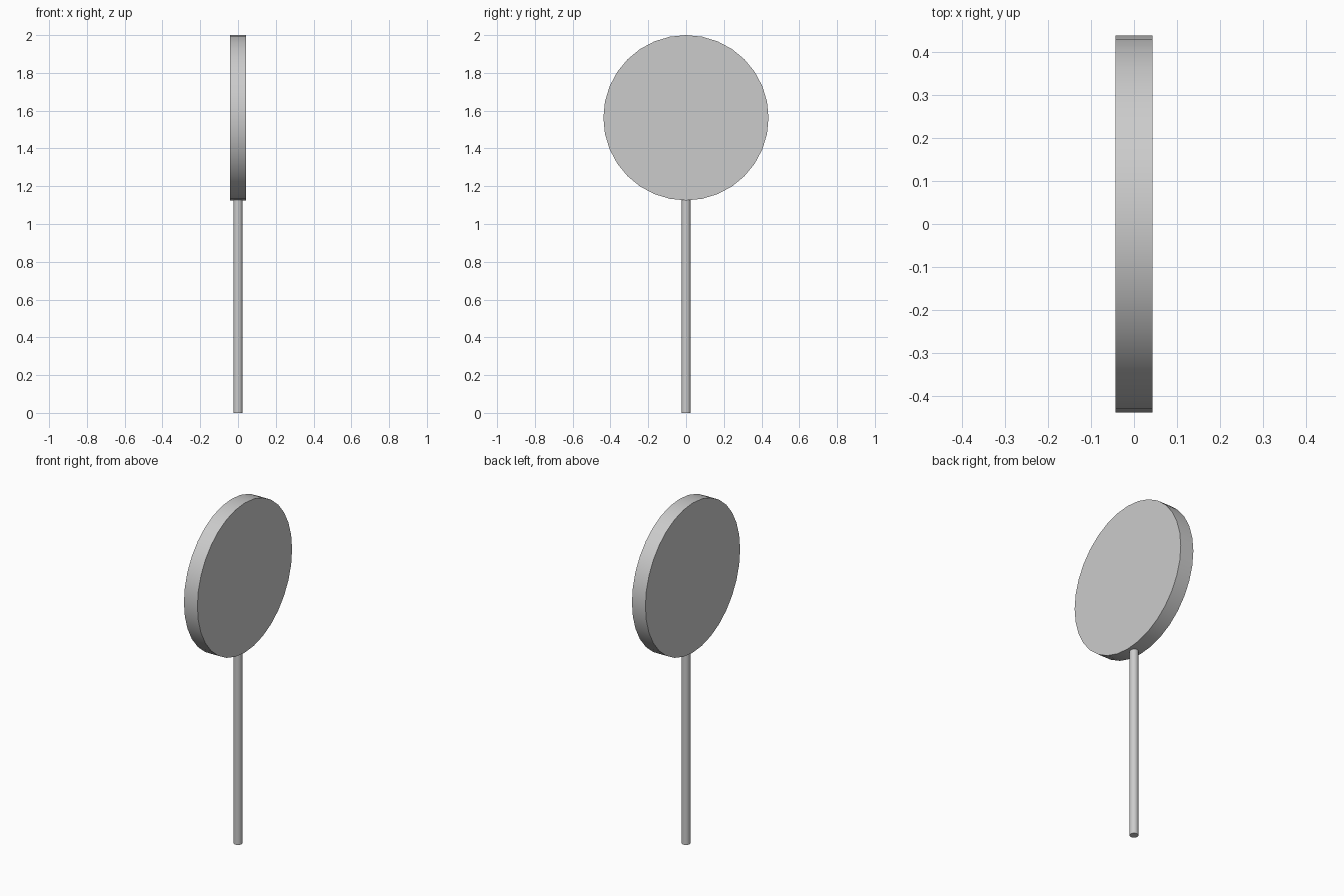
import bpy
from math import pi, radians

if "Cube" in bpy.data.objects:
    bpy.data.objects.remove(bpy.data.objects["Cube"])


def cylinder(name, radius, depth, z, sides=32, rotation=(0, 0, 0)):
    bpy.ops.mesh.primitive_cylinder_add(vertices=sides, radius=radius, depth=depth,
                                        location=(0, 0, z), rotation=rotation)
    obj = bpy.context.object
    obj.name = name
    bpy.ops.object.transform_apply(location=False, rotation=True, scale=True)
    bpy.ops.object.shade_smooth_by_angle(angle=radians(30))
    return obj


RADIUS = 0.4375       # disc radius
STICK_TOP = 1.14      # just inside the disc rim

# Upright round disc, its flat faces towards +x and -x
cylinder("disc", RADIUS, 0.087, 2 - RADIUS, rotation=(0, pi / 2, 0))

# Thin stick below the disc
cylinder("stick", 0.024, STICK_TOP, STICK_TOP / 2)
